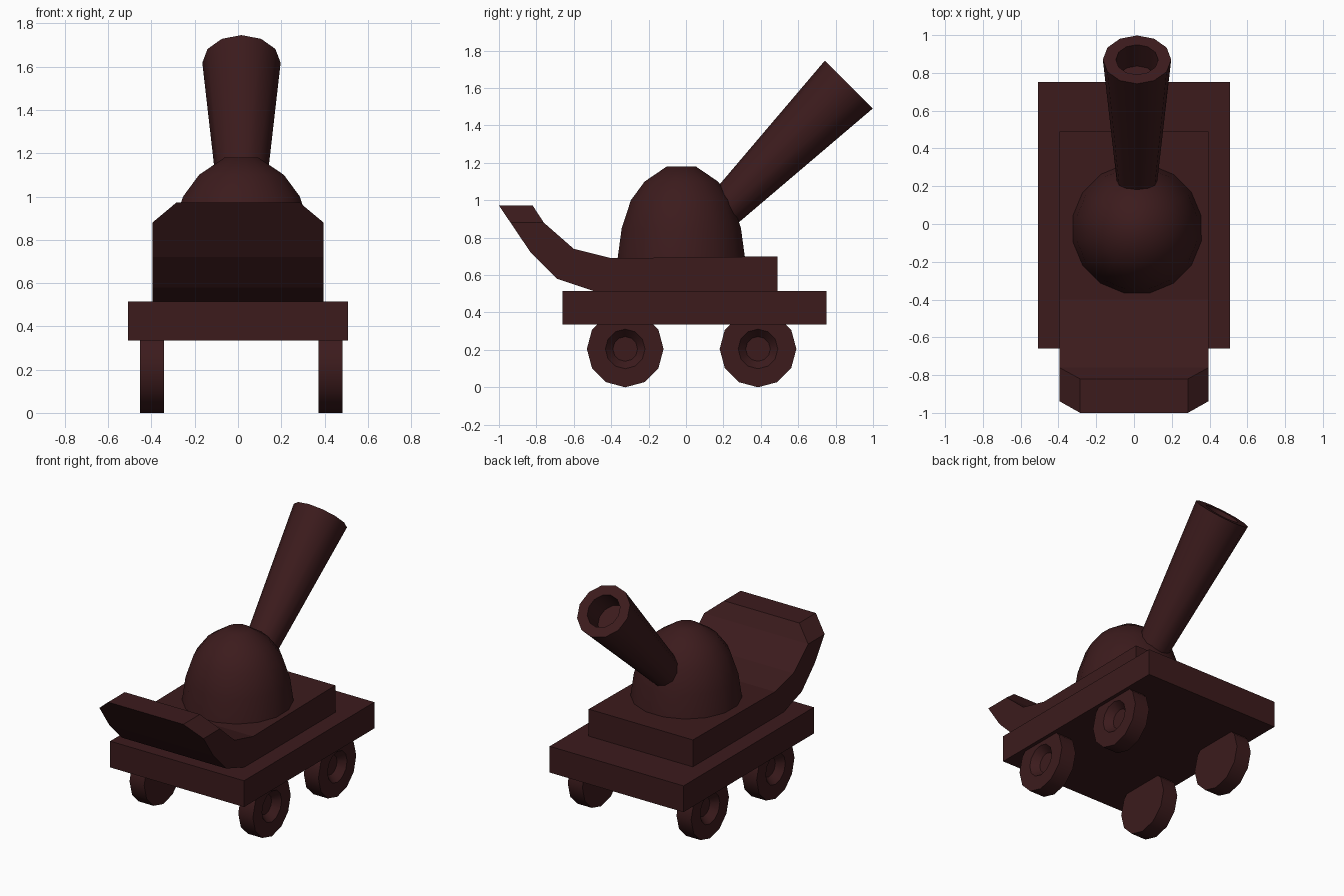
import bpy, bmesh, math
from mathutils import Matrix, Vector

if "Cube" in bpy.data.objects:
    bpy.data.objects.remove(bpy.data.objects["Cube"])

mat = bpy.data.materials.new("dark_brown")
mat.diffuse_color = (0.045, 0.011, 0.012, 1)
mat.use_nodes = True
mat.node_tree.nodes["Principled BSDF"].inputs["Base Color"].default_value = mat.diffuse_color
CX = 0.016  # turret and wheels sit slightly off the centre line


def loft(name, rings, smooth=False):
    """Skin a list of equal-length point rings and cap both ends."""
    bm = bmesh.new()
    loops = [[bm.verts.new(p) for p in ring] for ring in rings]
    n = len(loops[0])
    for a, b in zip(loops, loops[1:]):
        for i in range(n):
            j = (i + 1) % n
            bm.faces.new((a[i], a[j], b[j], b[i]))
    bm.faces.new(loops[0][::-1])
    bm.faces.new(loops[-1])
    bmesh.ops.recalc_face_normals(bm, faces=bm.faces)
    me = bpy.data.meshes.new(name)
    bm.to_mesh(me)
    bm.free()
    ob = bpy.data.objects.new(name, me)
    bpy.context.collection.objects.link(ob)
    me.materials.append(mat)
    if smooth:
        bpy.ops.object.select_all(action='DESELECT')
        ob.select_set(True)
        bpy.context.view_layer.objects.active = ob
        bpy.ops.object.shade_smooth_by_angle(angle=math.radians(35))
    return ob


def lathe(name, profile, sides, matrix, phase=0.0):
    """Revolve (radius, height) pairs round local z, then place with matrix."""
    rings = []
    for r, h in profile:
        angles = [2 * math.pi * (i + phase) / sides for i in range(sides)]
        rings.append([matrix @ Vector((r * math.cos(a), r * math.sin(a), h)) for a in angles])
    return loft(name, rings, True)


def section(yt, zt, yb, zb, w):
    return [(-w, yt, zt), (w, yt, zt), (w, yb, zb), (-w, yb, zb)]


# Flat bed
loft("base_platform", [section(y, 0.515, y, 0.335, 0.508) for y in (-0.66, 0.752)])

# Upper deck curling up into a front plough with clipped corners
loft("deck_with_plough", [
    section(0.49, 0.70, 0.49, 0.51, 0.395),
    section(-0.40, 0.69, -0.48, 0.51, 0.395),
    section(-0.60, 0.74, -0.69, 0.58, 0.395),
    section(-0.68, 0.81, -0.83, 0.72, 0.395),
    section(-0.76, 0.88, -0.938, 0.88, 0.395),
    section(-0.82, 0.972, -1.0, 0.972, 0.285),
])

# Turret dome
lathe("turret_dome",
      [(0.35, 0.67), (0.325, 0.85), (0.275, 1.0), (0.20, 1.1), (0.08, 1.18)],
      16, Matrix.Translation((CX, -0.025, 0)), 0.5)

# Tapered barrel with a shallow bore; local z points out of the muzzle
lathe("barrel",
      [(0.10, -1.0), (0.181, 0), (0.112, 0), (0.108, -0.155)],
      12, Matrix.Translation((CX, 0.87, 1.618)) @ Matrix.Rotation(math.radians(-45), 4, 'X'), 0)

# Four wheels with dished hubs on the outside
for side, label in ((-1, "left"), (1, "right")):
    for y, end in ((-0.325, "front"), (0.385, "back")):
        place = Matrix.Translation((CX, y, 0.205)) @ Matrix.Rotation(side * math.pi / 2, 4, 'Y')
        lathe(f"wheel_{end}_{label}",
              [(0.205, 0.357), (0.205, 0.468), (0.106, 0.468), (0.066, 0.42)],
              12, place)
